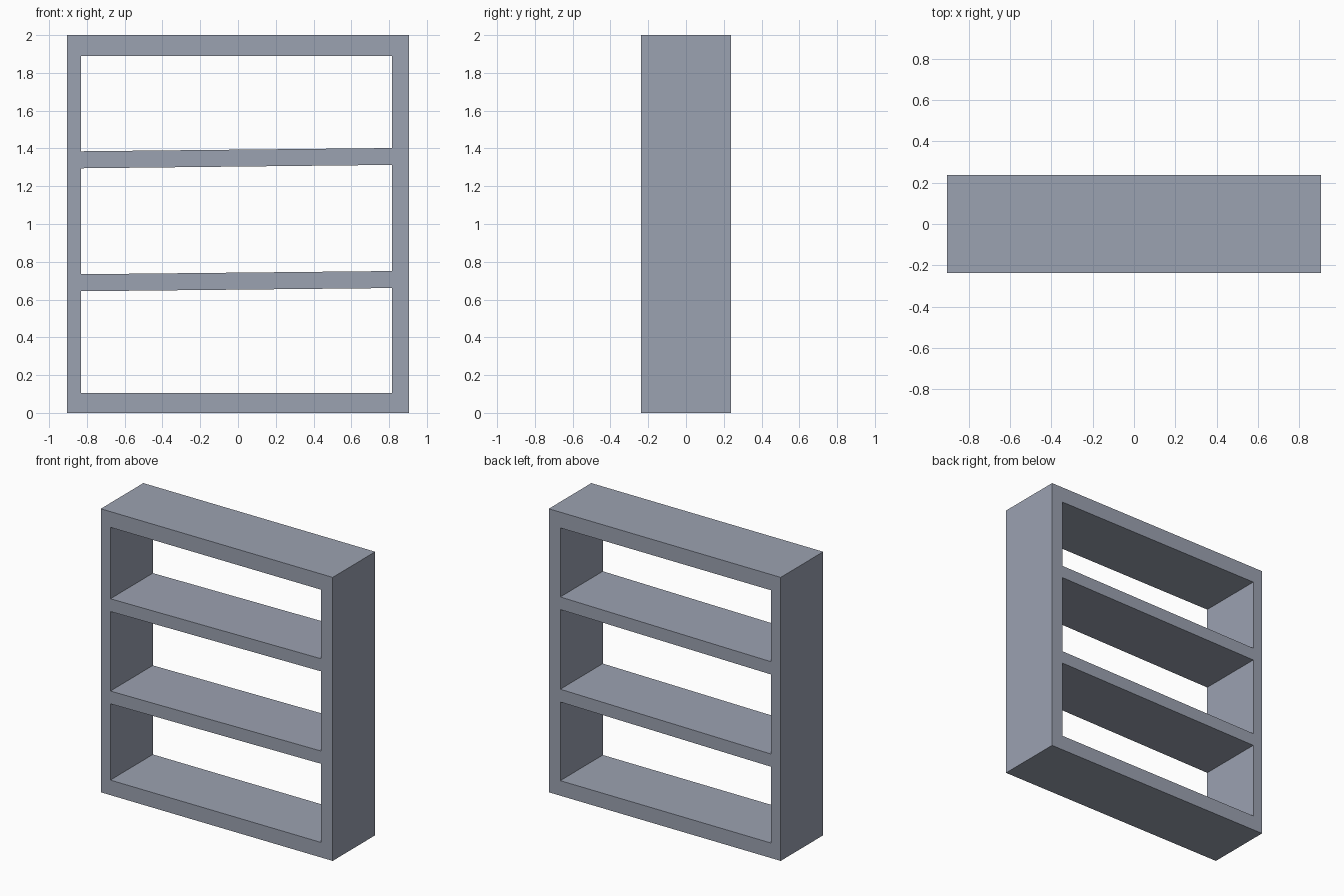
import bpy
import bmesh

if "Cube" in bpy.data.objects:
    bpy.data.objects.remove(bpy.data.objects["Cube"], do_unlink=True)

# Single flat blue-grey finish
grey = bpy.data.materials.new("blue_grey")
grey.use_nodes = True
colour = (0.33, 0.36, 0.44, 1.0)
grey.diffuse_color = colour
grey.node_tree.nodes["Principled BSDF"].inputs["Base Color"].default_value = colour

DEPTH = 0.474
# Upright edges across the width: outer and inner face of each side panel
COLUMNS = [-0.905, -0.83, 0.815, 0.905]
# Board edges (bottom and top of each board) at the right and left ends
LEVELS = [(0, 0), (0.106, 0.106), (0.644, 0.661), (0.734, 0.751),
          (1.295, 1.313), (1.385, 1.402), (1.889, 1.889), (2, 2)]

bm = bmesh.new()
grid = [[bm.verts.new((x, -DEPTH / 2, ends[0] if x < 0 else ends[1]))
         for x in COLUMNS] for ends in LEVELS]

# Front outline: side panels and boards, leaving the three openings empty
for row in range(len(LEVELS) - 1):
    for col in range(len(COLUMNS) - 1):
        is_opening = col == 1 and row % 2 == 1
        if not is_opening:
            bm.faces.new((grid[row][col], grid[row][col + 1],
                          grid[row + 1][col + 1], grid[row + 1][col]))

# Extrude the outline to the full depth
result = bmesh.ops.extrude_face_region(bm, geom=bm.faces[:])
back = [v for v in result["geom"] if isinstance(v, bmesh.types.BMVert)]
bmesh.ops.translate(bm, verts=back, vec=(0, DEPTH, 0))
bmesh.ops.recalc_face_normals(bm, faces=bm.faces[:])

mesh = bpy.data.meshes.new("shelf_frame")
bm.to_mesh(mesh)
bm.free()
mesh.materials.append(grey)
shelf_frame = bpy.data.objects.new("shelf_frame", mesh)
bpy.context.collection.objects.link(shelf_frame)
